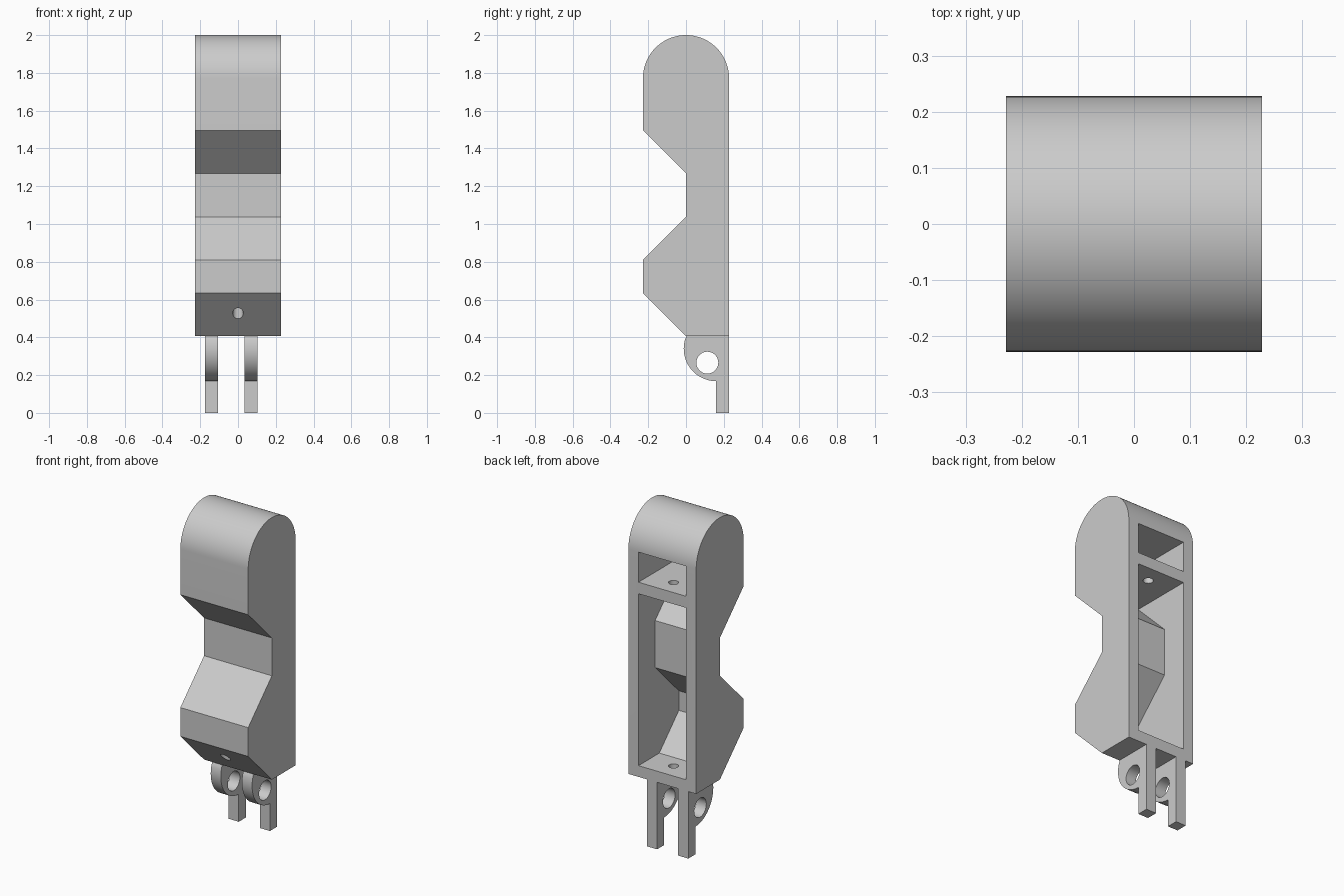
import bpy, bmesh
from math import sin, cos, pi, radians

if "Cube" in bpy.data.objects:
    bpy.data.objects.remove(bpy.data.objects["Cube"])

HALF = 0.228      # half width and half depth of the body
WALL = 0.068      # wall thickness
IN = HALF - WALL  # half width of the cavities

grey = bpy.data.materials.new("plain grey")
grey.use_nodes = True
grey.diffuse_color = (0.6, 0.6, 0.6, 1)
grey.node_tree.nodes["Principled BSDF"].inputs["Base Color"].default_value = (0.6, 0.6, 0.6, 1)


def arc(cy, cz, r, start, end, steps):
    angles = [radians(start + (end - start) * i / steps) for i in range(steps + 1)]
    return [(cy + r * cos(a), cz + r * sin(a)) for a in angles]


def make(name, bm):
    bmesh.ops.recalc_face_normals(bm, faces=bm.faces)
    mesh = bpy.data.meshes.new(name)
    bm.to_mesh(mesh)
    bm.free()
    mesh.materials.append(grey)
    ob = bpy.data.objects.new(name, mesh)
    bpy.context.collection.objects.link(ob)
    return ob


def extrude(name, profile, x0, x1):
    """Side profile of (y, z) points, extruded across x."""
    bm = bmesh.new()
    face = bm.faces.new([bm.verts.new((x0, y, z)) for y, z in profile])
    ext = bmesh.ops.extrude_face_region(bm, geom=[face])["geom"]
    moved = [v for v in ext if isinstance(v, bmesh.types.BMVert)]
    bmesh.ops.translate(bm, verts=moved, vec=(x1 - x0, 0, 0))
    return make(name, bm)


def drill(name, y, z0, z1, r):
    """Upright round cutter on the centre line."""
    bm = bmesh.new()
    bmesh.ops.create_cone(bm, cap_ends=True, segments=32, radius1=r, radius2=r, depth=z1 - z0)
    bmesh.ops.translate(bm, verts=bm.verts, vec=(0, y, (z0 + z1) / 2))
    return make(name, bm)


def cut(ob, cutters):
    for c in cutters:
        c.hide_render = True
        mod = ob.modifiers.new(c.name, 'BOOLEAN')
        mod.operation = 'DIFFERENCE'
        mod.solver = 'EXACT'
        mod.object = c
    graph = bpy.context.evaluated_depsgraph_get()
    mesh = bpy.data.meshes.new_from_object(ob.evaluated_get(graph))
    ob.modifiers.clear()
    ob.data = mesh
    for c in cutters:
        bpy.data.objects.remove(c)
    bpy.ops.object.select_all(action='DESELECT')
    ob.select_set(True)
    bpy.context.view_layer.objects.active = ob
    bpy.ops.object.shade_smooth_by_angle(angle=radians(30))


# Notched body with a rounded top
body = extrude("finger_body", [(HALF, 0.407), (0, 0.407), (-HALF, 0.635), (-HALF, 0.81),
                               (0, 1.038), (0, 1.268), (-HALF, 1.496)]
               + arc(0, 2 - HALF, HALF, 180, 0, 48), -HALF, HALF)

# Cavities open at the back, following the outer wall, and cord holes
lower = extrude("lower_cavity", [(0.3, 0.475), (0.028, 0.475), (-IN, 0.663), (-IN, 0.782),
                                 (WALL, 1.01), (WALL, 1.296), (-0.156, 1.52), (0.3, 1.52)], -IN, IN)
upper = extrude("upper_cavity", [(0.3, 1.59), (-IN, 1.59), (-IN, 1.773), (0.3, 1.773)], -IN, IN)
cut(body, [lower, upper,
           drill("back_cord_hole", 0.12, 0.3, 1.7, 0.028),
           drill("front_cord_hole", -0.12, 0.3, 0.72, 0.028)])

# Two hinge prongs, each with a rounded lug, a pin hole and a long tail
for name, x0, x1 in (("right_hinge_prong", -0.175, -0.107), ("left_hinge_prong", 0.035, 0.103)):
    prong = extrude(name, [(HALF, 0), (HALF, 0.407), (0.004, 0.407)]
                    + arc(0.16, 0.34, 0.172, 162, 270, 24) + [(0.16, 0)], x0, x1)
    pin = extrude("pin_hole", arc(0.113, 0.266, 0.058, 0, 348.75, 31), x0 - 0.1, x1 + 0.1)
    cut(prong, [pin])
